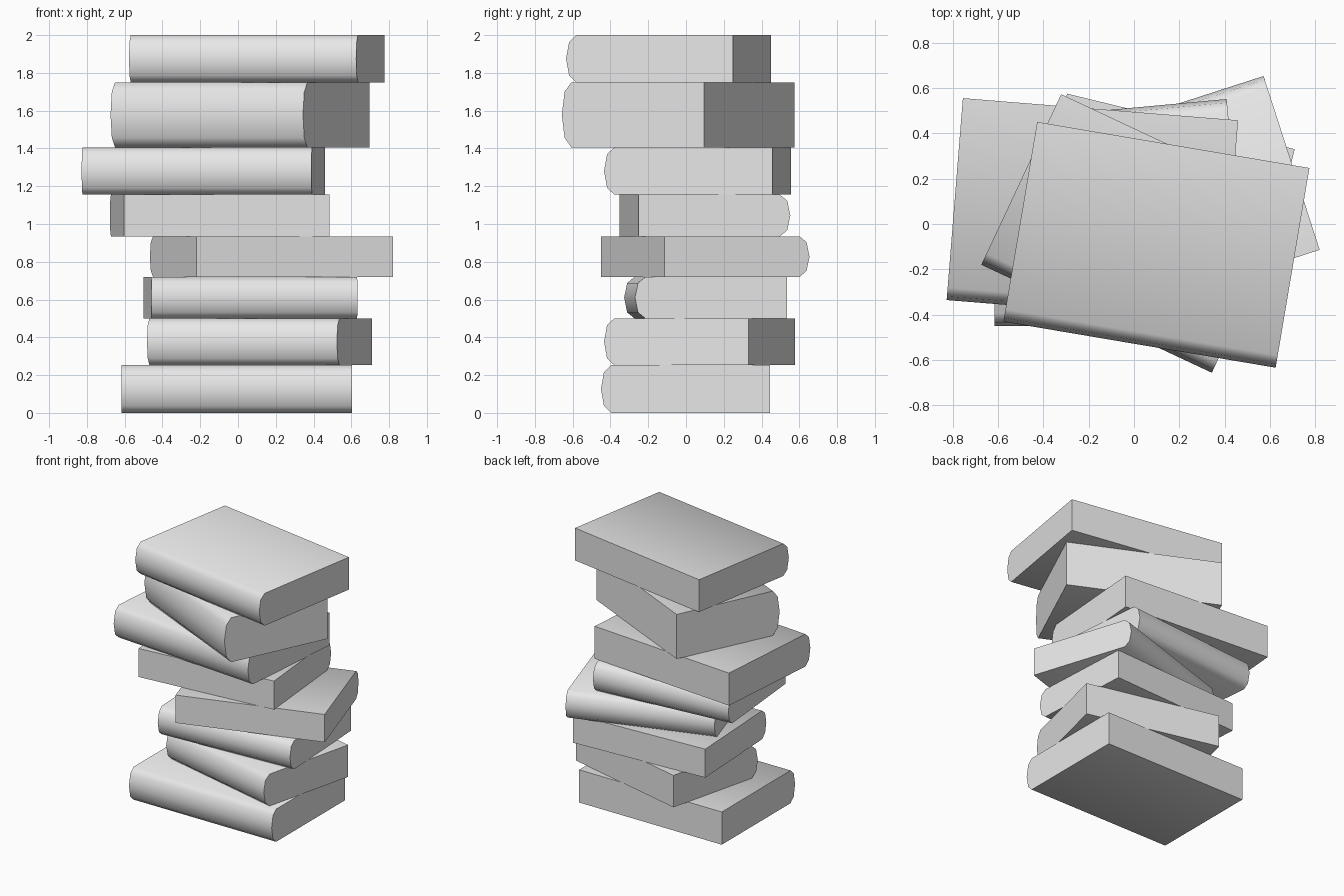
import bpy
import bmesh
from math import radians, sin, cos, pi
from mathutils import Matrix

cube = bpy.data.objects.get("Cube")
if cube:
    bpy.data.objects.remove(cube, do_unlink=True)

grey = bpy.data.materials.new("plain_grey")
grey.use_nodes = True
colour = (0.8, 0.8, 0.8, 1)
grey.diffuse_color = colour
grey.node_tree.nodes["Principled BSDF"].inputs["Base Color"].default_value = colour

BULGE = 0.055     # how far the rounded spine stands out
SEGMENTS = 4      # facets across the spine


def make_book(name, length, depth, bottom, top, x, y, angle):
    """Box whose local -y side is a rounded spine, extruded along x."""
    half = (top - bottom) / 2
    profile = [(depth / 2, half), (depth / 2, -half)]
    for i in range(SEGMENTS + 1):
        t = -pi / 2 + pi * i / SEGMENTS
        profile.append((-depth / 2 + BULGE * (1 - cos(t)), half * sin(t)))
    bm = bmesh.new()
    end = bm.faces.new([bm.verts.new((-length / 2, py, pz)) for py, pz in profile])
    side = bmesh.ops.extrude_face_region(bm, geom=[end])
    moved = [v for v in side["geom"] if isinstance(v, bmesh.types.BMVert)]
    bmesh.ops.translate(bm, verts=moved, vec=(length, 0, 0))
    bmesh.ops.recalc_face_normals(bm, faces=bm.faces)
    mesh = bpy.data.meshes.new(name)
    bm.to_mesh(mesh)
    bm.free()
    mesh.materials.append(grey)
    book = bpy.data.objects.new(name, mesh)
    bpy.context.collection.objects.link(book)
    book.matrix_world = (Matrix.Translation((x, y, bottom + half))
                         @ Matrix.Rotation(radians(angle), 4, "Z"))
    bpy.ops.object.select_all(action="DESELECT")
    book.select_set(True)
    bpy.context.view_layer.objects.active = book
    bpy.ops.object.shade_smooth_by_angle(angle=radians(65))


# Book sizes (length, depth)
LARGE, MEDIUM, SMALL, THICK = (1.22, 0.895), (1.035, 0.787), (1.092, 0.807), (1.125, 0.832)

# Stack from the floor up: size, top height, centre, turn
stack = [
    (LARGE, 0.253, -0.007, -0.003, 0),
    (MEDIUM, 0.5, 0.114, 0.071, -13.7),
    (SMALL, 0.72, 0.067, 0.104, 3.0),
    (SMALL, 0.935, 0.177, 0.102, 197.9),
    (SMALL, 1.155, -0.097, 0.1, 185.3),
    (LARGE, 1.406, -0.184, 0.061, -4.6),
    (THICK, 1.75, 0.011, -0.042, -25.1),
    (LARGE, 2.0, 0.099, -0.092, -9.6),
]
floor = 0
for number, (size, top, x, y, angle) in enumerate(stack, 1):
    make_book(f"book_{number}", *size, floor, top, x, y, angle)
    floor = top
